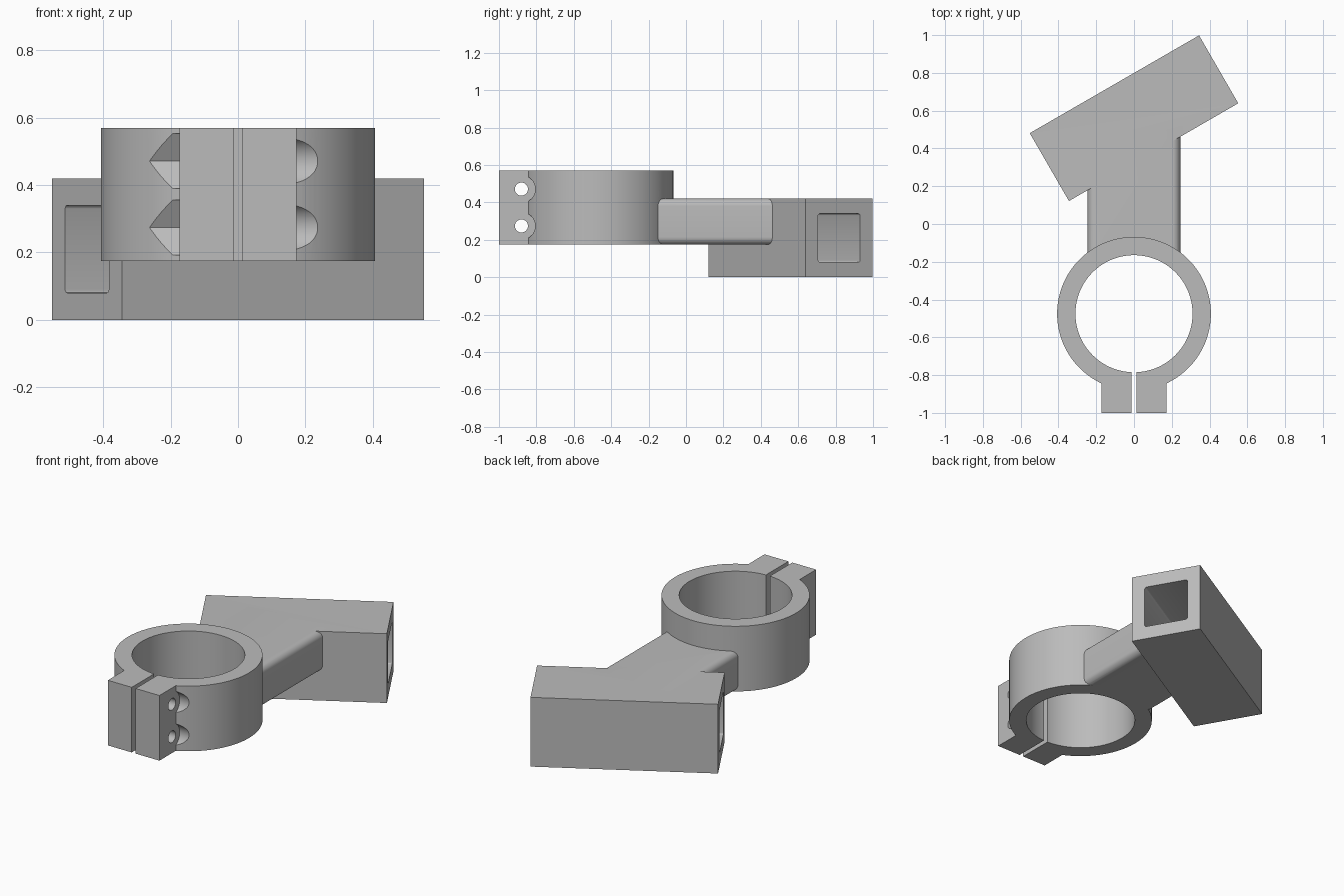
import bpy
import bmesh
from math import radians
from mathutils import Matrix, Vector

if "Cube" in bpy.data.objects:
    bpy.data.objects.remove(bpy.data.objects["Cube"], do_unlink=True)

grey = bpy.data.materials.new("plain grey")
grey.use_nodes = True
colour = (0.5, 0.5, 0.5, 1)
grey.diffuse_color = colour
grey.node_tree.nodes["Principled BSDF"].inputs["Base Color"].default_value = colour


def finish(name, bm, matrix):
    bm.transform(matrix)
    mesh = bpy.data.meshes.new(name)
    bm.to_mesh(mesh)
    bm.free()
    mesh.materials.append(grey)
    obj = bpy.data.objects.new(name, mesh)
    bpy.context.collection.objects.link(obj)
    return obj


def block(name, size, centre, turn=0, round_axis=None, radius=0, steps=8):
    """Box, optionally with the edges along one axis rounded."""
    bm = bmesh.new()
    bmesh.ops.create_cube(bm, size=1)
    bm.transform(Matrix.Diagonal((*size, 1)))
    if round_axis is not None:
        edges = [e for e in bm.edges
                 if abs((e.verts[0].co - e.verts[1].co)[round_axis]) > 1e-4]
        bmesh.ops.bevel(bm, geom=edges, offset=radius, segments=steps,
                        profile=0.5, affect='EDGES')
    return finish(name, bm, Matrix.Translation(centre) @ Matrix.Rotation(turn, 4, 'Z'))


def rod(name, radius, length, centre, sides, axis='Z', spin=0):
    bm = bmesh.new()
    bmesh.ops.create_cone(bm, cap_ends=True, segments=sides, radius1=radius,
                          radius2=radius, depth=length)
    matrix = Matrix.Rotation(spin, 4, 'Z')
    if axis == 'X':
        matrix = Matrix.Rotation(radians(90), 4, 'Y') @ matrix
    return finish(name, bm, Matrix.Translation(centre) @ matrix)


def combine(target, tool, operation):
    mod = target.modifiers.new(operation.lower(), 'BOOLEAN')
    mod.operation = operation
    mod.solver = 'EXACT'
    mod.object = tool
    bpy.context.view_layer.objects.active = target
    bpy.ops.object.modifier_apply(modifier=mod.name)
    bpy.data.objects.remove(tool, do_unlink=True)


RING_Y, RING_Z, RING_H = -0.475, 0.3725, 0.395
TAB_X, BOLT_Y = 0.173, -0.88
TUBE = Vector((0, 0.56, 0.21))
TILT = radians(30)

# Solid parts: clamp ring, clamp tabs, connecting arm and angled square tube
bracket = rod("clamp_bracket", 0.407, RING_H, (0, RING_Y, RING_Z), 128)
combine(bracket, block("clamp_tabs", (2 * TAB_X, 0.3, RING_H), (0, -0.85, RING_Z)), 'UNION')
combine(bracket, block("arm", (0.49, 0.8, 0.245), (0, 0.1, 0.2975),
                       round_axis=1, radius=0.04), 'UNION')
combine(bracket, block("square_tube", (1.035, 0.415, 0.42), TUBE, TILT), 'UNION')

# Openings: ring bore, clamp slit and square tube passage
combine(bracket, rod("bore", 0.31, 0.6, (0, RING_Y, RING_Z), 128), 'DIFFERENCE')
combine(bracket, block("slit", (0.026, 0.4, 0.6), (0, -0.9, RING_Z)), 'DIFFERENCE')
combine(bracket, block("tube_passage", (1.3, 0.26, 0.26), TUBE, TILT,
                       round_axis=0, radius=0.012, steps=3), 'DIFFERENCE')

# Bolt holes, round head recesses on the left, hexagonal nut recesses on the right
for z in (0.274, 0.471):
    combine(bracket, rod("bolt_hole", 0.035, 0.6, (0, BOLT_Y, z), 32, 'X'), 'DIFFERENCE')
    combine(bracket, rod("head_recess", 0.074, 0.2, (TAB_X + 0.1, BOLT_Y, z), 48, 'X'),
            'DIFFERENCE')
    combine(bracket, rod("nut_recess", 0.094, 0.2, (-TAB_X - 0.1, BOLT_Y, z), 6, 'X'),
            'DIFFERENCE')

# Find whether the hexagons and curves shade cleanly with crisp edges
bpy.ops.object.select_all(action='DESELECT')
bracket.select_set(True)
bpy.context.view_layer.objects.active = bracket
bpy.ops.object.shade_smooth_by_angle(angle=radians(25))
